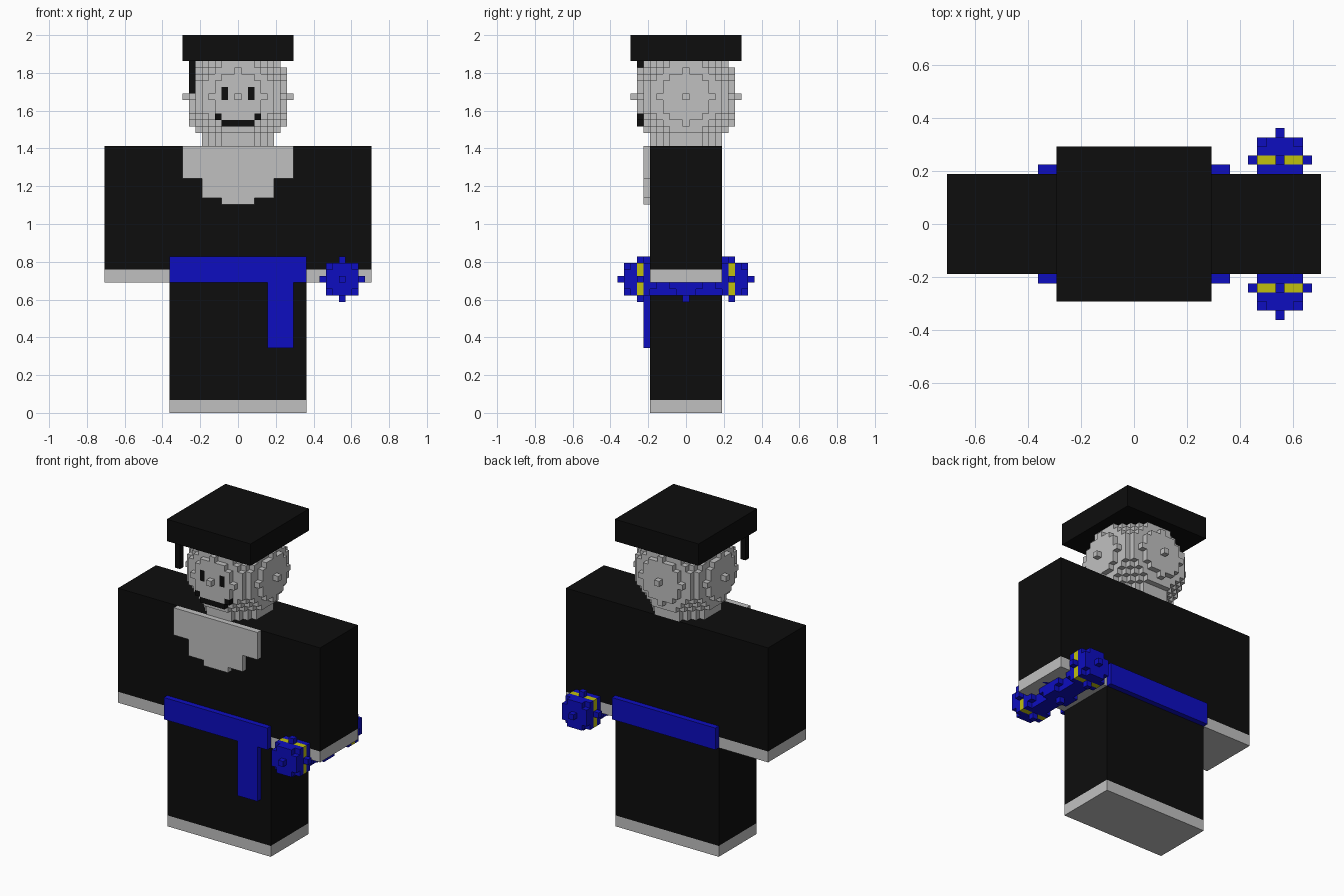
import bpy, bmesh
from mathutils import Vector

if "Cube" in bpy.data.objects:
    bpy.data.objects.remove(bpy.data.objects["Cube"])

V = 2 / 58  # size of one block


def material(name, rgb):
    m = bpy.data.materials.new(name)
    m.use_nodes = True
    m.diffuse_color = (*rgb, 1)
    bsdf = next(n for n in m.node_tree.nodes if n.type == 'BSDF_PRINCIPLED')
    bsdf.inputs["Base Color"].default_value = (*rgb, 1)
    return m


BLACK = material("black", (0.004, 0.004, 0.004))
GREY = material("light grey", (0.527, 0.527, 0.527))
BLUE = material("blue", (0.004, 0.004, 0.527))
YELLOW = material("yellow", (0.527, 0.527, 0.004))


def finish(name, bm, mats):
    me = bpy.data.meshes.new(name)
    bm.to_mesh(me)
    bm.free()
    for m in mats:
        me.materials.append(m)
    ob = bpy.data.objects.new(name, me)
    bpy.context.collection.objects.link(ob)
    return ob


def box(name, x, y, z, mat):
    """Box from (min, max) pairs measured in blocks."""
    bm = bmesh.new()
    bmesh.ops.create_cube(bm, size=1)
    for v in bm.verts:
        v.co = Vector([V * ((a + b) / 2 + c * (b - a))
                       for c, (a, b) in zip(v.co, (x, y, z))])
    return finish(name, bm, [mat])


def blocks(name, cells, centre, mats):
    """Outer skin of a set of blocks; cells maps (i, j, k) to a material index."""
    bm = bmesh.new()
    for c, index in cells.items():
        for axis in range(3):
            for s in (-1, 1):
                n = [0, 0, 0]
                n[axis] = s
                if tuple(a + b for a, b in zip(c, n)) in cells:
                    continue
                corners = []
                for p, q in ((-.5, -.5), (.5, -.5), (.5, .5), (-.5, .5))[::s]:
                    d = [0, 0, 0]
                    d[axis], d[(axis + 1) % 3], d[(axis + 2) % 3] = s / 2, p, q
                    corners.append(bm.verts.new(
                        [V * (a + b + o) for a, b, o in zip(c, d, centre)]))
                bm.faces.new(corners).material_index = index
    bmesh.ops.remove_doubles(bm, verts=bm.verts, dist=V * 0.01)
    return finish(name, bm, mats)


def cube_range(r):
    return [(i, j, k) for i in range(-r, r + 1)
            for j in range(-r, r + 1) for k in range(-r, r + 1)]


# Robe, legs, cuffs and feet
box("robe", (-20.5, 20.5), (-5.5, 5.5), (22, 41), BLACK)
box("legs", (-10.5, 10.5), (-5.5, 5.5), (2, 22), BLACK)
box("feet", (-10.5, 10.5), (-5.5, 5.5), (0, 2), GREY)
for side, x in (("left", (10.5, 20.5)), ("right", (-20.5, -10.5))):
    box(side + "_hand", x, (-5.5, 5.5), (20, 22), GREY)

# Stepped collar on the chest
for n, (w, z0, z1) in enumerate(((8.5, 36, 41), (5.5, 33, 36), (2.5, 32, 33))):
    box("collar_step_%d" % (n + 1), (-w, w), (-6.5, -5.5), (z0, z1), GREY)

# Belt with a hanging sash end
box("belt_front", (-10.5, 10.5), (-6.5, -5.5), (20, 24), BLUE)
box("belt_back", (-10.5, 10.5), (5.5, 6.5), (20, 24), BLUE)
box("sash", (4.5, 8.5), (-6.5, -5.5), (10, 20), BLUE)

# Blocky round head, neck rows at the bottom, eyes and mouth in black blocks
head = {}
for i, j, k in cube_range(8):
    tip = max(abs(i), abs(j), abs(k)) == 8
    if i * i + j * j + max(k, -6) ** 2 <= (64 if tip else 65) and k > -8:
        head[i, j, k] = 0
face = [(i, -4) for i in range(-2, 3)] + [(-3, -3), (3, -3)]
face += [(s * 2, k) for s in (-1, 1) for k in (0, 1)]
for i, k in face:
    head[i, -7, k] = 1
blocks("head", head, (0, 0, 48.5), [GREY, BLACK])

# Flat square cap and tassel
box("cap", (-8.5, 8.5), (-8.5, 8.5), (54, 58), BLACK)
box("tassel", (-7.5, -6.5), (-7.5, -6.5), (49, 54), BLACK)

# Staff held in the left hand, with a ringed knob at each end
for name, y in (("front_knob", -7), ("staff_grip", 0), ("back_knob", 7)):
    cells = {}
    for i, j, k in cube_range(3):
        if i * i + j * j + k * k <= 9:
            ring = y and j == 0 and i and k and max(abs(i), abs(k)) == 2
            cells[i, j, k] = 1 if ring else 0
    blocks(name, cells, (16, y, 20.5), [BLUE, YELLOW])
box("staff_rod", (14.5, 17.5), (-5, 5), (18, 23), BLUE)
